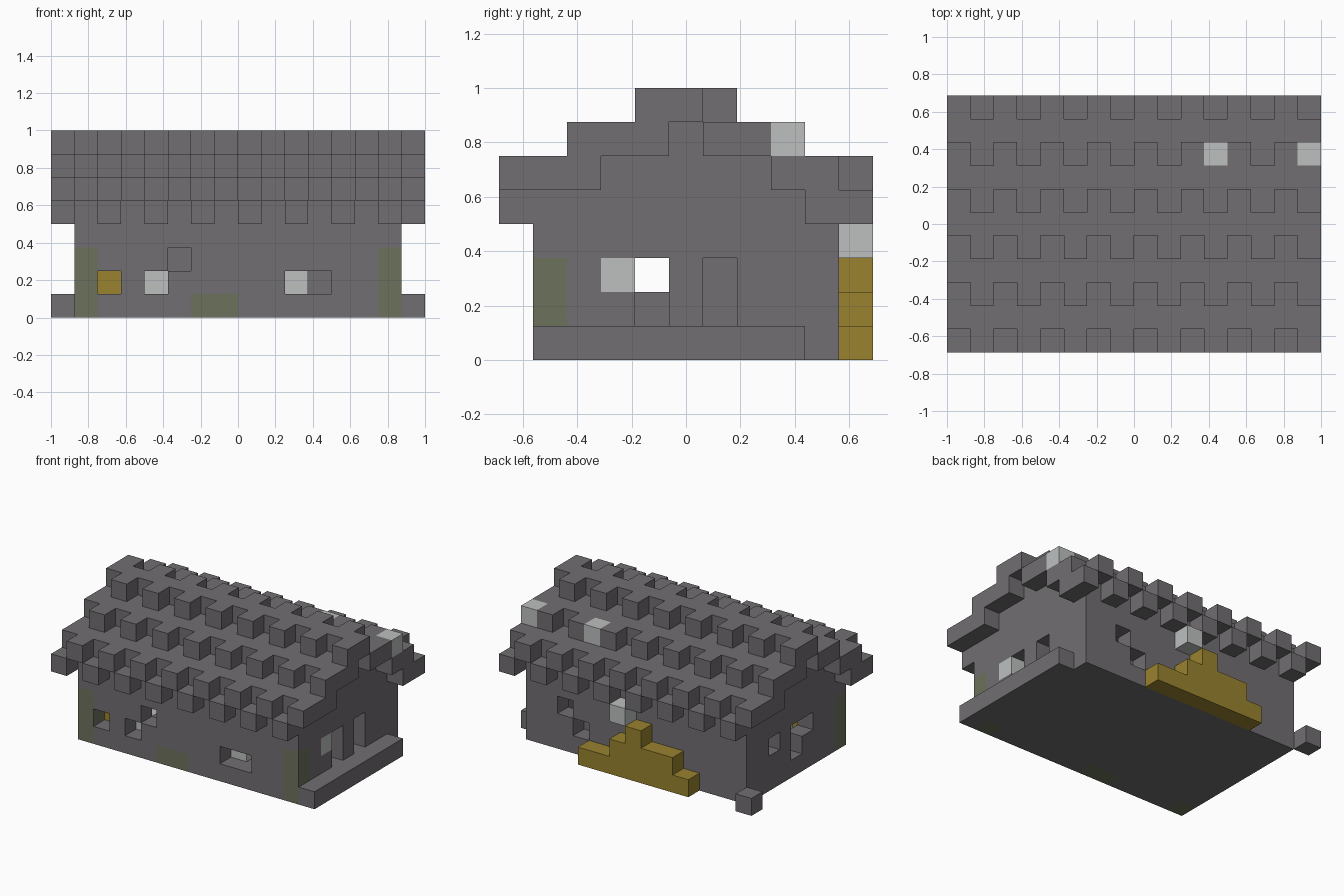
import bpy
import bmesh

old = bpy.data.objects.get("Cube")
if old:
    bpy.data.objects.remove(old, do_unlink=True)

S = 0.125                      # edge of one block
ORIGIN = (-1.0, -0.6875, 0.0)  # corner of the block grid


def material(name, rgb):
    mat = bpy.data.materials.new(name)
    mat.use_nodes = True
    color = (*rgb, 1.0)
    mat.diffuse_color = color
    mat.node_tree.nodes["Principled BSDF"].inputs["Base Color"].default_value = color
    return mat


stone = material("grey stone", (0.165, 0.157, 0.165))
moss = material("mossy stone", (0.15, 0.168, 0.107))
web = material("pale web", (0.51, 0.53, 0.53))
straw = material("golden straw", (0.32, 0.225, 0.028))


def block(xs, ys, zs):
    """All grid cells in the given inclusive ranges."""
    return {(i, j, k) for i in range(xs[0], xs[1] + 1)
            for j in range(ys[0], ys[1] + 1) for k in range(zs[0], zs[1] + 1)}


# Roof: stepped courses, each column turned about against its neighbour
COURSES = [(0, 2, 5), (2, 4, 6), (4, 5, 7), (6, 7, 6), (8, 9, 5), (9, 10, 4)]
roof = set()
for i in range(16):
    for a, b, k in COURSES:
        if i % 2 == 0:
            a, b = 10 - b, 10 - a
        roof |= block((i, i), (a, b), (k, k))

# Floor and four walls, with gables filled up to the roof
floor = block((1, 14), (1, 9), (0, 0))
walls = block((1, 14), (1, 1), (1, 4)) | block((1, 14), (9, 9), (1, 4))
for i in (1, 14):
    for j in range(1, 10):
        top = max(k for (x, y, k) in roof if x == i and y == j)
        walls |= block((i, i), (j, j), (1, top - 1))
walls -= roof

# Window and door openings: front, back, left, right
walls -= {(2, 1, 1), (4, 1, 1), (5, 1, 2), (10, 1, 1), (11, 1, 1)}
walls -= {(12, 9, 2), (11, 9, 1)}
walls -= block((14, 14), (4, 4), (1, 2)) | block((14, 14), (6, 6), (1, 2))
walls -= block((1, 1), (5, 5), (1, 2)) | {(1, 4, 2), (1, 7, 2), (14, 3, 2)}

# Mossy blocks at the front corners and the middle of the base
mossy = block((1, 1), (1, 1), (0, 2)) | block((14, 14), (1, 1), (0, 2))
mossy |= block((6, 7), (1, 1), (0, 0))

# Straw pile behind the house, one height per column
pile = set()
for n, height in enumerate((1, 2, 2, 3, 2, 1, 1)):
    pile |= block((4 + n, 4 + n), (10, 10), (0, height - 1))

parts = {
    "roof": (roof, stone),
    "floor": (floor, stone),
    "walls": (walls, stone),
    "side_step": (block((15, 15), (1, 8), (0, 0)), stone),
    "loose_stone": ({(0, 10, 0)}, stone),
    "inner_stone": ({(11, 8, 1)}, stone),
    "straw_pile": (pile, straw),
    "inner_straw": ({(2, 2, 1)}, straw),
    "roof_webs": ({(11, 8, 6), (15, 8, 6)}, web),
    "wall_web": ({(14, 3, 2)}, web),
    "eave_web": ({(8, 10, 3)}, web),
    "inner_webs": ({(4, 2, 1), (10, 2, 1)}, web),
}
solid = set().union(*(cells for cells, mat in parts.values()))


def build(name, cells, mat):
    """Skin the cells, leaving out faces between touching blocks."""
    bm = bmesh.new()
    verts = {}

    def vert(corner):
        if corner not in verts:
            verts[corner] = bm.verts.new([o + c * S for o, c in zip(ORIGIN, corner)])
        return verts[corner]

    for cell in sorted(cells):
        for axis in range(3):
            for side in (0, 1):
                other = list(cell)
                other[axis] += 2 * side - 1
                if tuple(other) in solid:
                    continue
                ring = []
                for u, v in ((0, 0), (1, 0), (1, 1), (0, 1)):
                    corner = list(cell)
                    corner[axis] += side
                    corner[(axis + 1) % 3] += u
                    corner[(axis + 2) % 3] += v
                    ring.append(vert(tuple(corner)))
                face = bm.faces.new(ring if side else ring[::-1])
                face.material_index = int(cell in mossy)
    mesh = bpy.data.meshes.new(name)
    mesh.materials.append(mat)
    if cells & mossy:
        mesh.materials.append(moss)
    bm.to_mesh(mesh)
    bm.free()
    obj = bpy.data.objects.new(name, mesh)
    bpy.context.collection.objects.link(obj)


for name, (cells, mat) in parts.items():
    build(name, cells, mat)
